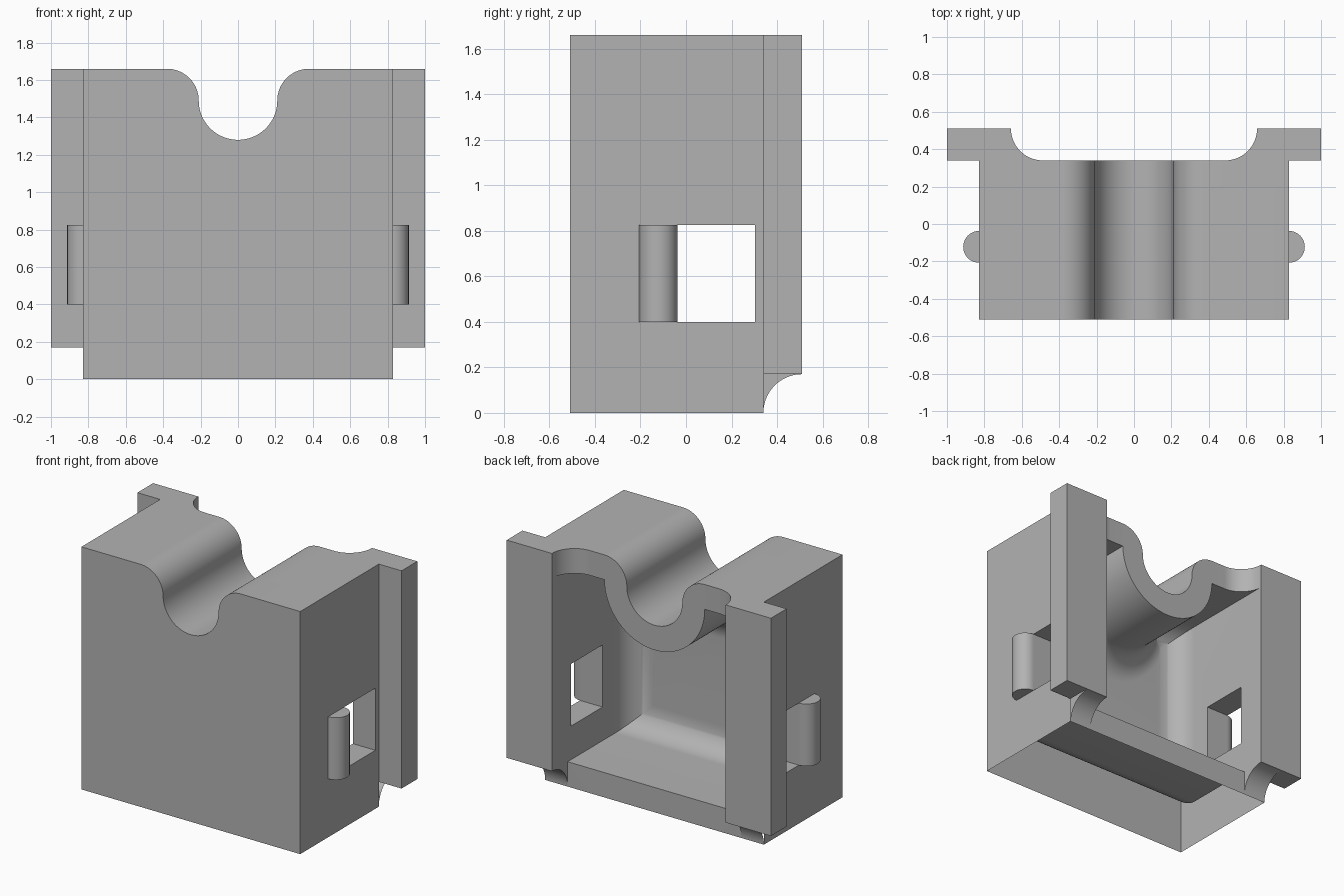
import bpy, bmesh
from math import pi, sin, cos
from mathutils import Vector, Matrix

cube = bpy.data.objects.get("Cube")
if cube:
    bpy.data.objects.remove(cube, do_unlink=True)

T = 0.17                     # wall thickness and common fillet radius
HX, HY, H = 0.828, 0.51, 1.66  # body half width, half depth, height
BACK = HY - T                # back plane of the body
IN_X, FRONT_IN = HX - T, T - HY
R = 0.21                     # groove radius
GZ = H - T                   # groove centre height

grey = bpy.data.materials.new("grey plastic")
grey.use_nodes = True
colour = (0.45, 0.45, 0.45, 1)
grey.diffuse_color = colour
grey.node_tree.nodes["Principled BSDF"].inputs["Base Color"].default_value = colour


def finish(name, bm):
    bmesh.ops.recalc_face_normals(bm, faces=bm.faces)
    mesh = bpy.data.meshes.new(name)
    bm.to_mesh(mesh)
    bm.free()
    mesh.materials.append(grey)
    obj = bpy.data.objects.new(name, mesh)
    bpy.context.collection.objects.link(obj)
    return obj


def prism(name, pts, axis, lo, hi):
    """Extrude a 2D outline along an axis; points use the other two axes in order."""
    def place(p, d):
        v = list(p)
        v.insert("xyz".index(axis), d)
        return v
    bm = bmesh.new()
    face = bm.faces.new([bm.verts.new(place(p, lo)) for p in pts])
    ext = bmesh.ops.extrude_face_region(bm, geom=[face])["geom"]
    step = Vector(place((0, 0), hi - lo))
    bmesh.ops.translate(bm, vec=step, verts=[v for v in ext if isinstance(v, bmesh.types.BMVert)])
    return finish(name, bm)


def block(name, x0, x1, y0, y1, z0, z1):
    return prism(name, [(x0, y0), (x1, y0), (x1, y1), (x0, y1)], "z", z0, z1)


def arc(cx, cy, r, a0, a1, n=20):
    angles = [(a0 + (a1 - a0) * i / n) * pi / 180 for i in range(n + 1)]
    return [(cx + r * cos(a), cy + r * sin(a)) for a in angles]


def boolean(target, tool, operation="DIFFERENCE"):
    mod = target.modifiers.new("cut", "BOOLEAN")
    mod.operation, mod.object, mod.solver = operation, tool, "EXACT"
    bpy.context.view_layer.update()
    result = target.evaluated_get(bpy.context.evaluated_depsgraph_get())
    mesh = bpy.data.meshes.new_from_object(result)
    target.modifiers.clear()
    target.data = mesh
    bpy.data.objects.remove(tool, do_unlink=True)


# Solid housing
housing = block("housing", -1, 1, -HY, HY, 0, H)

# Leave only the thin side flanges, raised off the ground
for s in (-1, 1):
    x0, x1 = sorted((s * HX, s * 1.2))
    boolean(housing, block("side_cut", x0, x1, -1, BACK, -1, 2))
    boolean(housing, block("flange_foot_cut", x0, x1, 0, 1, -1, T))

# Concave lower back corner
boolean(housing, prism("foot_arc", arc(HY, 0, T, 0, 360, 80)[:-1], "x", -0.9, 0.9))

# Round groove with rolled lips on top
right_side = arc(R + T, GZ, T, 90, 180) + arc(0, GZ, R, 0, -90, 30)[1:]
left_side = [(-x, z) for x, z in reversed(right_side[:-1])]
groove = [(R + T, 2)] + right_side + left_side + [(-R - T, 2)]
boolean(housing, prism("groove_cut", groove, "y", -1, 1))

# Back opening: curved through the top slab, straight below it
sweep = arc(IN_X - T, HY, T, 0, -90)
notch = [(IN_X, 1)] + sweep + [(-x, y) for x, y in reversed(sweep)] + [(-IN_X, 1)]
boolean(housing, prism("back_notch", notch, "z", -1, 2))
boolean(housing, block("back_opening", -IN_X, IN_X, BACK, 1, -1, 1))

# Cavity with a filleted front wall
corner = arc(IN_X - T, FRONT_IN + T, T, -90, 0)
plan = corner + [(IN_X, 0.7), (-IN_X, 0.7)] + [(-x, y) for x, y in reversed(corner)]
cavity = prism("cavity", plan, "z", 0, 1.6)
section = (arc(FRONT_IN + T, 2 * T, T, 180, 270) + [(0.7, T), (0.7, GZ)]
           + arc(FRONT_IN + T, GZ - T, T, 90, 180))
boolean(cavity, prism("cavity_section", section, "x", -0.9, 0.9), "INTERSECT")

# Groove shell inside the cavity, flaring into the front wall
RO = R + T
flare = [(RO + T - r, y) for r, y in arc(0, FRONT_IN + T, T, -90, 0)]
outline = [(0, -0.6), (RO + T, -0.6)] + flare + [(RO, 0.8), (0, 0.8)]
bm = bmesh.new()
verts = [bm.verts.new((r, y, GZ)) for r, y in outline]
edges = [bm.edges.new(pair) for pair in zip(verts, verts[1:])]
bmesh.ops.spin(bm, geom=verts + edges, cent=(0, 0, GZ), axis=(0, 1, 0), angle=2 * pi, steps=96)
bmesh.ops.remove_doubles(bm, verts=bm.verts, dist=0.0001)
boolean(cavity, finish("groove_shell", bm))
boolean(housing, cavity)

# Side windows and the half round pegs beside them
WIN_Y, WIN_Z0, WIN_Z1, PEG_R = -0.037, 0.4, 0.825, 0.085
parts = [housing]
for s, side in ((1, "left"), (-1, "right")):
    x0, x1 = sorted((s * 0.5, s * 0.95))
    boolean(housing, block("window_cut", x0, x1, WIN_Y, 0.303, WIN_Z0, WIN_Z1))
    half = [(s * x, y) for x, y in arc(HX, WIN_Y - PEG_R, PEG_R, -90, 90, 28)]
    parts.append(prism(side + "_peg", half, "z", WIN_Z0, WIN_Z1))

# Smooth curves, sharp edges
for obj in parts:
    bpy.ops.object.select_all(action="DESELECT")
    obj.select_set(True)
    bpy.context.view_layer.objects.active = obj
    bpy.ops.object.shade_smooth_by_angle(angle=pi / 6)
